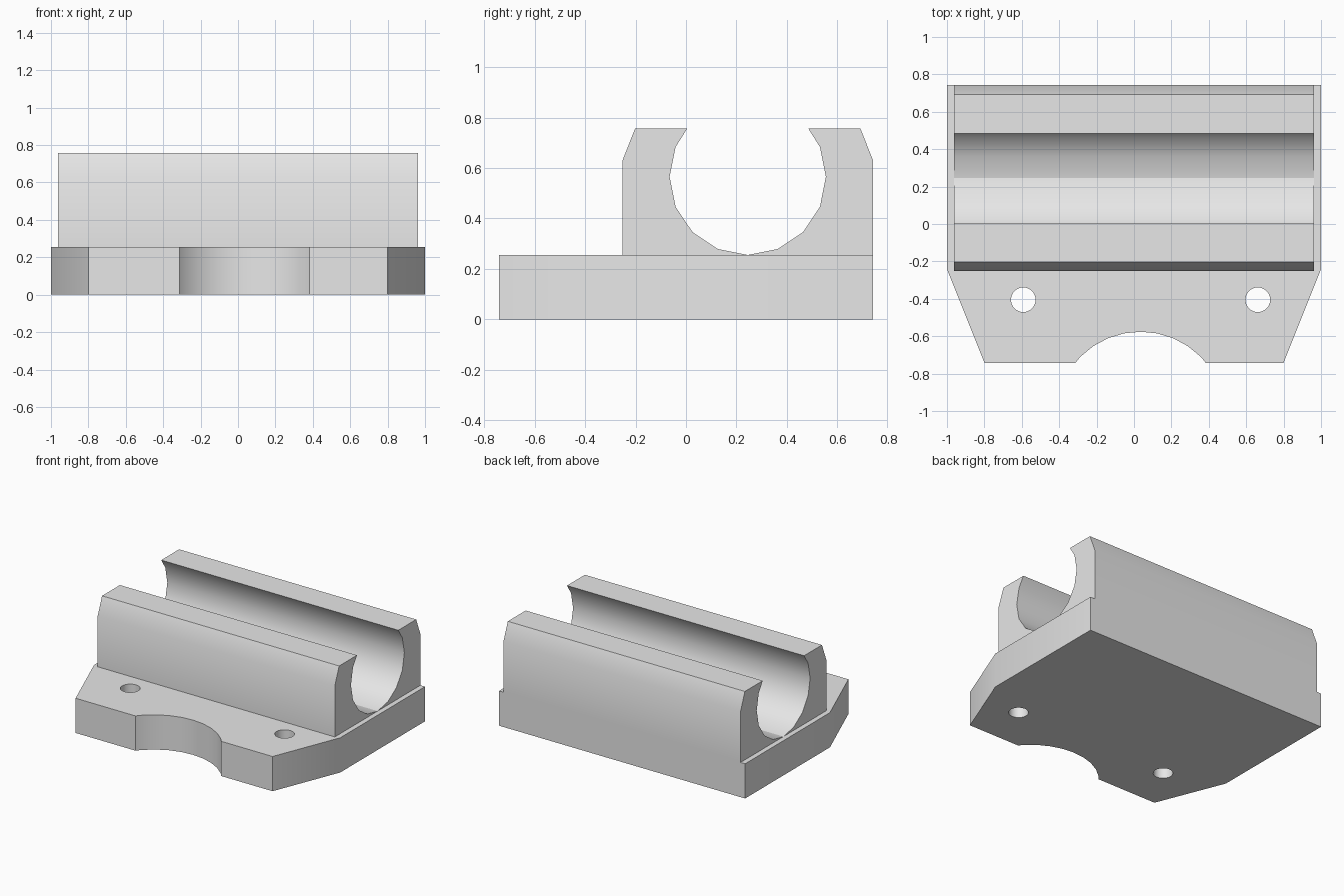
import bpy, bmesh
from math import cos, sin, radians
from mathutils import Vector

cube = bpy.data.objects.get("Cube")
if cube:
    bpy.data.objects.remove(cube, do_unlink=True)

grey = bpy.data.materials.new("light_grey")
grey.use_nodes = True
grey.diffuse_color = (0.8, 0.8, 0.8, 1)
grey.node_tree.nodes["Principled BSDF"].inputs["Base Color"].default_value = (0.8, 0.8, 0.8, 1)

BASE_TOP, TOP = 0.255, 0.757


def prism(name, points, direction):
    """Extrude a closed outline of 3D points along a direction."""
    bm = bmesh.new()
    face = bm.faces.new([bm.verts.new(p) for p in points])
    moved = bmesh.ops.extrude_face_region(bm, geom=[face])["geom"]
    verts = [v for v in moved if isinstance(v, bmesh.types.BMVert)]
    bmesh.ops.translate(bm, verts=verts, vec=Vector(direction))
    bmesh.ops.recalc_face_normals(bm, faces=bm.faces)
    mesh = bpy.data.meshes.new(name)
    bm.to_mesh(mesh)
    bm.free()
    mesh.materials.append(grey)
    obj = bpy.data.objects.new(name, mesh)
    bpy.context.collection.objects.link(obj)
    return obj


def select(obj):
    bpy.ops.object.select_all(action="DESELECT")
    obj.select_set(True)
    bpy.context.view_layer.objects.active = obj


def drill(obj, x, y, radius, sides):
    """Cut a vertical round hole through an object."""
    ring = [(x + radius * sin(radians(360 * i / sides)),
             y + radius * cos(radians(360 * i / sides)), -0.1) for i in range(sides)]
    cutter = prism("cutter", ring, (0, 0, 0.5))
    cutter.hide_render = True
    mod = obj.modifiers.new("cut", "BOOLEAN")
    mod.operation, mod.solver, mod.object = "DIFFERENCE", "EXACT", cutter
    select(obj)
    bpy.ops.object.modifier_apply(modifier=mod.name)
    bpy.data.objects.remove(cutter, do_unlink=True)


# Base plate with tapered front corners
outline = [(-1, 0.742), (-1, -0.242), (-0.8, -0.742), (0.8, -0.742), (1, -0.242), (1, 0.742)]
base = prism("base_plate", [(x, y, 0) for x, y in outline], (0, 0, BASE_TOP))

# Screw holes and the round scoop in the front edge
for x in (-0.592, 0.662):
    drill(base, x, -0.405, 0.066, 24)
drill(base, 0.035, -1.03, 0.454, 32)

# Two jaws around the open bore, mirrored about its axis
AXIS_Y, AXIS_Z, BORE = 0.245, 0.565, 0.31
arc = [(BORE * cos(radians(a)), AXIS_Z + BORE * sin(radians(a)))
       for a in (-90, -67.5, -45, -22.5, 0, 22.5)]
profile = arc + [(0.24, TOP), (0.447, TOP), (0.497, 0.63), (0.497, BASE_TOP)]
jaws = []
for name, side in (("back_jaw", 1), ("front_jaw", -1)):
    points = [(-0.963, AXIS_Y + side * y, z) for y, z in profile]
    jaws.append(prism(name, points, (1.926, 0, 0)))

for obj in [base] + jaws:
    select(obj)
    bpy.ops.object.shade_smooth_by_angle(angle=radians(30))
